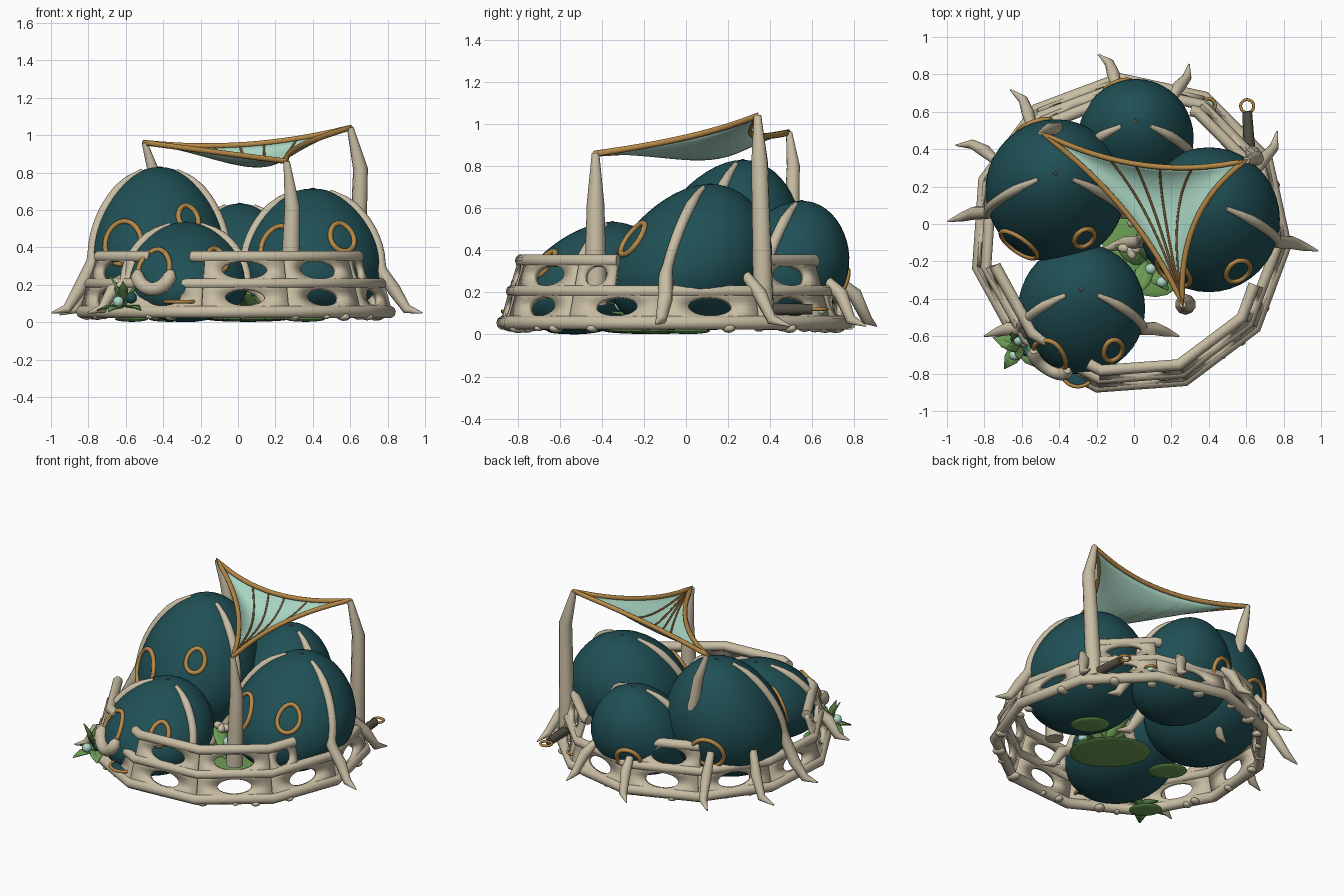
import bpy, bmesh, math, random
from math import sin, cos, pi, radians
from mathutils import Vector, Matrix

cube = bpy.data.objects.get("Cube")
if cube:
    bpy.data.objects.remove(cube, do_unlink=True)
random.seed(4)


def material(name, *rgb):
    m = bpy.data.materials.new(name)
    m.use_nodes = True
    m.diffuse_color = (*rgb, 1)
    m.node_tree.nodes["Principled BSDF"].inputs["Base Color"].default_value = (*rgb, 1)
    return m


teal = material("deep teal", .014, .08, .092)
bone = material("bone", .58, .51, .37)
gold = material("gold", .46, .25, .065)
mint = material("pale mint", .42, .7, .57)
leaf_green = material("leaf green", .15, .34, .09)
dark_green = material("dark green", .08, .16, .04)
brown = material("vein brown", .2, .1, .03)
taupe = material("taupe", .09, .08, .06)


def place(name, mesh, mat, angle=45):
    mesh.materials.clear()
    mesh.materials.append(mat)
    mesh.shade_smooth()
    mesh.set_sharp_from_angle(angle=radians(angle))
    ob = bpy.data.objects.new(name, mesh)
    bpy.context.collection.objects.link(ob)
    return ob


def from_bm(name, bm, mat, angle=45):
    bmesh.ops.recalc_face_normals(bm, faces=bm.faces)
    me = bpy.data.meshes.new(name)
    bm.to_mesh(me)
    bm.free()
    return place(name, me, mat, angle)


def tube(name, points, radii, mat, cyclic=False):
    """Round tube along points; radii is one number or one per point."""
    if not isinstance(radii, (list, tuple)):
        radii = [radii] * len(points)
    cu = bpy.data.curves.new(name, "CURVE")
    cu.dimensions = "3D"
    cu.bevel_depth, cu.bevel_resolution, cu.use_fill_caps = 1, 3, True
    sp = cu.splines.new("POLY")
    sp.points.add(len(points) - 1)
    for p, co, r in zip(sp.points, points, radii):
        p.co, p.radius = (*co, 1), r
    sp.use_cyclic_u = cyclic
    ob = bpy.data.objects.new(name, cu)
    me = bpy.data.meshes.new_from_object(ob)
    bpy.data.objects.remove(ob)
    bpy.data.curves.remove(cu)
    return place(name, me, mat, 65)


def ball(name, loc, size, mat, turn=0, detail=2):
    bm = bmesh.new()
    m = Matrix.Translation(loc) @ Matrix.Rotation(turn, 4, "Z") @ Matrix.Diagonal((*size, 1))
    bmesh.ops.create_icosphere(bm, subdivisions=detail, radius=1, matrix=m)
    return from_bm(name, bm, mat)


# Egg pods: each leans back a little and narrows upward
class Pod:
    def __init__(self, name, x, y, r, top, lean, bottom):
        self.name, self.x, self.y, self.r, self.lean = name, x, y, r, lean
        self.h, self.mid = (top - bottom) / 2, (top + bottom) / 2

    def at(self, a, s, grow=1.0):
        s = max(-1, min(1, s))
        r = self.r * grow * math.sqrt(1 - s * s) * (1 - .17 * s)
        return Vector((self.x + r * cos(a), self.y + r * sin(a) + self.lean * s, self.mid + self.h * s))

    def foot(self, a, reach, z):
        return Vector((self.x + self.r * reach * cos(a), self.y + self.r * reach * sin(a), z))


big = Pod("large_pod", -.42, .19, .37, .83, .08, .02)
front = Pod("front_pod", -.28, -.44, .335, .535, .09, 0)
side = Pod("left_pod", .40, .035, .375, .715, .08, .02)
back = Pod("back_pod", .01, .47, .305, .635, .08, .02)
SEG, ROWS = 40, 24
for p in (big, front, side, back):
    bm = bmesh.new()
    rows = [[bm.verts.new(p.at(2 * pi * i / SEG, -cos(pi * j / ROWS))) for i in range(SEG)]
            for j in range(1, ROWS)]
    for lo, hi in zip(rows, rows[1:]):
        for i in range(SEG):
            k = (i + 1) % SEG
            bm.faces.new((lo[i], lo[k], hi[k], hi[i]))
    for row, s in ((rows[0], -1), (rows[-1], 1)):
        tip = bm.verts.new(p.at(0, s))
        for i in range(SEG):
            bm.faces.new((row[i], row[(i + 1) % SEG], tip))
    from_bm(p.name, bm, teal, 60)
    ball(p.name + "_vent", p.at(0, 1), (.012, .012, .004), taupe, detail=1)
    # Long ribs that hug the shell and end in clawed feet
    for deg in (-17, 197):
        a = radians(deg)
        path = [p.at(a, .95 - .12 * i) for i in range(11)]
        path += [p.foot(a, 1.22, .17), p.foot(a, 1.4, .07), p.foot(a, 1.63, .05)]
        tube(p.name + "_rib_leg", path, [.012, .02] + [.026] * 8 + [.034, .036, .026, .004], bone)

# Short clawed legs round the outside
for p, angles in ((big, (110, 152)), (side, (47,)), (back, (49, 110))):
    for a in map(radians, angles):
        path = [p.at(a, -.25, .97), p.foot(a, 1.16, .19), p.foot(a, 1.36, .07), p.foot(a + .08, 1.57, .04)]
        tube(p.name + "_short_leg", path, [.024, .034, .026, .004], bone)

# Gold hoops lying on the shells: pod, azimuth, height, radius
CIRCLE = [2 * pi * i / 24 for i in range(24)]
for p, deg, s, r in ((big, -123, 0, .115), (big, -62, .33, .065), (front, -122, .08, .1),
                     (front, -57, .25, .06), (side, -122, .12, .105), (side, -63, .25, .075),
                     (back, 108, -.3, .075), (big, 107, -.27, .1)):
    tube(p.name + "_hoop", [p.at(radians(deg) + r * cos(t) / p.r, s + r * sin(t) / p.h, 1.01) for t in CIRCLE],
         .014, gold, True)


def flat_hoop(name, x, y, z, r, thick):
    tube(name, [(x + r * cos(t), y + r * sin(t), z) for t in CIRCLE], thick, gold, True)


flat_hoop("front_step_rim", -.3, -.78, .11, .09, .01)
ball("front_step", (-.3, -.78, .11), (.085, .085, .004), teal)
flat_hoop("peg_ring", .605, .63, .12, .035, .008)
flat_hoop("spare_ring", .4, .635, .12, .035, .008)
ball("spare_ring_bead", (.4, .635, .11), (.026, .026, .02), mint)
tube("peg", [(.62, .36, .12), (.605, .6, .12)], [.032, .026], taupe)
# Bone lip cupping the underside of the front hoop
tube("front_lip", [front.at(radians(-120) + .3 * cos(t), .02 + .36 * sin(t), 1.05)
                   for t in [pi + pi * i / 10 for i in range(11)]], [.02] + [.038] * 9 + [.02], bone)

# Basket: eleven-sided hoops with pierced panels between them
STEP, A0 = 2 * pi / 11, radians(-4)


def rim(a, r, z):
    off = (a - A0) % STEP - STEP / 2
    r *= cos(STEP / 2) / cos(off)
    return Vector((-.02 + r * cos(a), -.055 + r * sin(a), z))


def arc(start, end):
    a, b = radians(start), radians(end)
    inside = [A0 + STEP * k for k in range(-6, 16)]
    return [a] + [c for c in inside if a + .03 < c < b - .03] + [b]


def panel(bm, a, b, low, high, wide, tall):
    c = [rim(a, *low), rim(b, *low), rim(b, *high), rim(a, *high)]

    def spot(u, v):
        return c[0].lerp(c[1], u).lerp(c[3].lerp(c[2], u), v)
    outer, inner = [], []
    for t in CIRCLE:
        k = .5 / max(abs(cos(t)), abs(sin(t)))
        outer.append(bm.verts.new(spot(.5 + k * cos(t), .5 + k * sin(t))))
        inner.append(bm.verts.new(spot(.5 + wide * cos(t), .5 + tall * sin(t))))
    for i in range(24):
        k = (i + 1) % 24
        bm.faces.new((outer[i], outer[k], inner[k], inner[i]))


LOW, MID, TOP = (.832, .055), (.79, .205), (.745, .35)
corners = [A0 + STEP * k for k in range(11)]
for name, level, r in (("bottom_hoop", LOW, .034), ("middle_hoop", MID, .03)):
    tube(name, [rim(a, *level) for a in corners], r, bone, True)
bm = bmesh.new()
for a in corners:
    panel(bm, a, a + STEP, LOW, MID, .23, .3)
for span in ((-108, -22), (32, 64), (98, 128), (193, 232)):
    angles = arc(*span)
    tube("top_hoop", [rim(a, *TOP) for a in angles], .031, bone)
    for a, b in zip(angles, angles[1:]):
        if b - a > .2:
            panel(bm, a, b, MID, TOP, .28, .34)
wall = from_bm("pierced_wall", bm, bone)
thick = wall.modifiers.new("Thickness", "SOLIDIFY")
thick.thickness, thick.offset = .03, 0

# Canopy posts
P1, P2, P3 = Vector((-.5, .49, .96)), Vector((.6, .34, 1.04)), Vector((.26, -.43, .86))
tube("back_right_post", [P1, (-.45, .51, .8), (-.38, .5, .45)], [.015, .032, .04], bone)
tube("back_left_post", [P2, (.655, .35, .82), (.63, .37, .06)], [.018, .04, .05], bone)
tube("front_post", [P3, (.29, -.43, .62), (.275, -.43, .14)], [.018, .042, .056], bone)


# Sagging three-cornered canopy
def canopy(u, t):
    bulge = 4 * t * (1 - t)
    e1 = P3.lerp(P1, t) + bulge * Vector((.07, .04, -.01))
    e2 = P3.lerp(P2, t) + bulge * Vector((-.1, .06, -.01))
    return e1.lerp(e2, u) + 4 * u * (1 - u) * Vector((0, -.1 * t * t, -.05 * t - .48 * t * t * (1 - t)))


N = 16
bm = bmesh.new()
grid = [[bm.verts.new(canopy(i / N, j / N)) for i in range(N + 1)] for j in range(1, N + 1)]
for lo, hi in zip(grid, grid[1:]):
    for i in range(N):
        bm.faces.new((lo[i], lo[i + 1], hi[i + 1], hi[i]))
tip = bm.verts.new(P3)
for i in range(N):
    bm.faces.new((tip, grid[0][i + 1], grid[0][i]))
sheet = from_bm("canopy", bm, mint, 60)
sheet.modifiers.new("Thickness", "SOLIDIFY").thickness = .006
steps = [i / N for i in range(N + 1)]
tube("canopy_edge", [canopy(0, t) for t in steps] + [canopy(u, 1) for u in steps[1:]]
     + [canopy(1, 1 - t) for t in steps[1:-1]], .015, gold, True)
for u in (.33, .46, .58, .74):
    tube("canopy_vein", [canopy(u, t) for t in steps[1:]], .006, brown)


# Plants
def leaf(name, base, deg, length, width, rise, mat):
    a = radians(deg)
    out, across = Vector((cos(a), sin(a), 0)), Vector((-sin(a), cos(a), 0))
    base, up = Vector(base), Vector((0, 0, 1))
    bm = bmesh.new()
    rows = []
    for t, w in ((0, .25), (.3, .9), (.6, .8), (1, .04)):
        mid = base + out * length * t + up * (rise * t - .02 * t * t)
        edge = across * width * w
        lift = up * .015 * w
        rows.append([bm.verts.new(v) for v in (mid - edge + lift, mid, mid + edge + lift)])
    for lo, hi in zip(rows, rows[1:]):
        for i in range(2):
            bm.faces.new((lo[i], lo[i + 1], hi[i + 1], hi[i]))
    ob = from_bm(name, bm, mat, 20)
    ob.modifiers.new("Thickness", "SOLIDIFY").thickness = .006


corner, heart = (-.61, -.65, .08), (.07, -.2, .06)
for i in range(5):
    leaf("corner_leaf", corner, i * 72 + 20, .15, .045, .0, leaf_green)
    leaf("corner_blade", corner, i * 72 + 50, .08, .03, random.uniform(.14, .26),
         dark_green if i % 2 else leaf_green)
for i in range(7):
    leaf("heart_leaf", heart, i * 51, .19, .055, random.uniform(.02, .2), leaf_green)
for x, y, z, mat in ((-.62, -.62, .14, mint), (-.57, -.68, .13, teal), (-.64, -.7, .11, mint),
                     (.15, -.31, .14, mint), (.09, -.24, .17, mint)):
    ball("bud", (x, y, z), (.03, .03, .03), mat)
for x, y, r in ((.05, -.17, .25), (-.37, -.12, .12), (.36, .01, .12), (-.57, -.57, .1)):
    ball("lily_pad", (x, y, .016), (r, r * .75, .014), leaf_green, radians(-45), 3)

# Pebbles under the basket and among the plants
for i in range(26):
    a, r, s = 2 * pi * i / 26 + random.uniform(-.1, .1), random.uniform(.77, .81), random.uniform(.02, .035)
    ball("pebble", (r * cos(a) - .02, r * sin(a) - .055, .03), (s * 1.3, s, s * .7), bone, a)
for i in range(6):
    ball("heart_pebble", (random.uniform(-.06, .08), random.uniform(-.16, .02), .2), (.035, .025, .025), bone, i)
